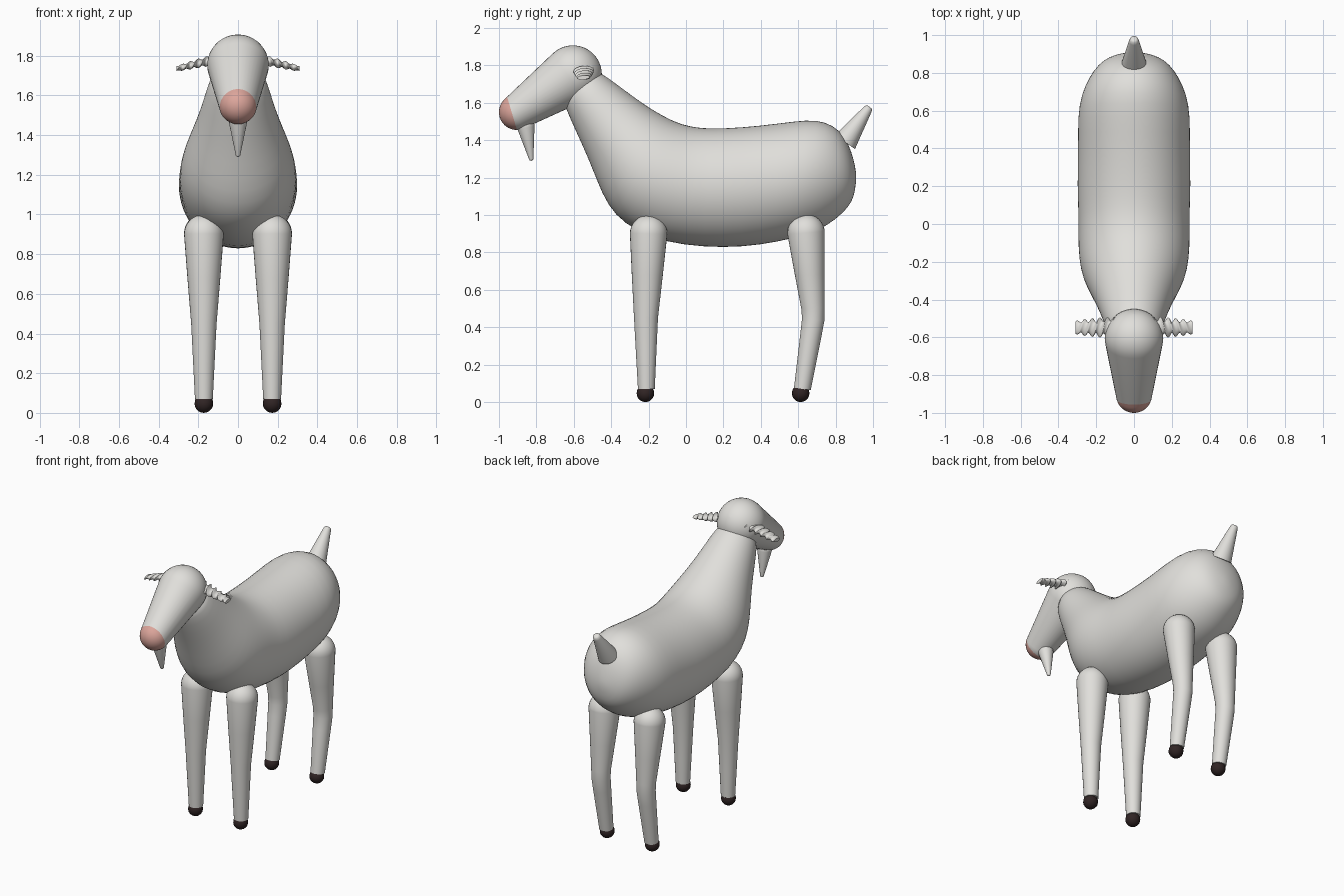
import bpy, bmesh, math
from mathutils import Vector as V

if "Cube" in bpy.data.objects:
    bpy.data.objects.remove(bpy.data.objects["Cube"])


def material(name, rgb):
    m = bpy.data.materials.new(name)
    m.diffuse_color = (*rgb, 1)
    m.use_nodes = True
    m.node_tree.nodes["Principled BSDF"].inputs["Base Color"].default_value = m.diffuse_color
    return m


COAT = material("pale grey coat", (0.75, 0.74, 0.71))
PINK = material("pink nose", (0.72, 0.38, 0.33))
DARK = material("dark hoof", (0.03, 0.018, 0.018))


def finish(bm, name, mats):
    bmesh.ops.remove_doubles(bm, verts=bm.verts, dist=0.0005)
    bmesh.ops.recalc_face_normals(bm, faces=bm.faces)
    for f in bm.faces:
        f.smooth = True
    me = bpy.data.meshes.new(name)
    bm.to_mesh(me)
    bm.free()
    for m in mats:
        me.materials.append(m)
    me.set_sharp_from_angle(angle=math.radians(50))
    ob = bpy.data.objects.new(name, me)
    bpy.context.collection.objects.link(ob)
    return ob


def loft(rings, segs=32):
    """Skin elliptical rings, each given as (centre, half axis u, half axis v)."""
    bm = bmesh.new()
    loops = []
    for c, u, v in rings:
        angles = [2 * math.pi * i / segs for i in range(segs)]
        loops.append([bm.verts.new(c + u * math.cos(a) + v * math.sin(a)) for a in angles])
    for a, b in zip(loops, loops[1:]):
        for i in range(segs):
            j = (i + 1) % segs
            bm.faces.new((a[i], a[j], b[j], b[i]))
    bm.faces.new(loops[0])
    bm.faces.new(loops[-1])
    return bm


def round_rings(points):
    """Rings for a limb in the y-z direction, from (x, y, z, radius) points."""
    pts = [(V(p[:3]), p[3]) for p in points]
    out = []
    for i, (c, r) in enumerate(pts):
        t = pts[min(i + 1, len(pts) - 1)][0] - pts[max(i - 1, 0)][0]
        out.append((c, V((r, 0, 0)), t.normalized().cross(V((1, 0, 0))) * r))
    return out


def taper(p, q, r1, r2, steps=10):
    """Rings for two balls joined by a tangent cone."""
    p, q = V(p), V(q)
    d = (q - p).normalized()
    side = d.cross(V((1, 0, 0)))
    edge = math.acos((r1 - r2) / (q - p).length)
    out = []
    for c, r, a0, a1 in ((p, r1, math.pi - 0.01, edge), (q, r2, edge, 0.01)):
        for i in range(steps + 1):
            a = a0 + (a1 - a0) * i / steps
            s = r * math.sin(a)
            out.append((c + d * r * math.cos(a), V((s, 0, 0)), side * s))
    return out


# Body and neck: top y, top z, bottom y, bottom z, half width
stations = [
    (.910, 1.215, .910, 1.185, .015), (.905, 1.26, .905, 1.14, .06),
    (.885, 1.34, .89, 1.07, .13), (.85, 1.42, .84, 1.01, .19),
    (.79, 1.48, .76, .945, .24), (.70, 1.512, .67, .902, .28),
    (.58, 1.503, .57, .873, .299), (.40, 1.478, .40, .838, .297),
    (.20, 1.463, .20, .822, .302), (.09, 1.465, -.02, .838, .294),
    (.02, 1.475, -.18, .875, .297), (-.05, 1.495, -.33, .95, .292),
    (-.12, 1.53, -.42, 1.05, .272), (-.19, 1.57, -.475, 1.18, .24),
    (-.27, 1.625, -.53, 1.32, .203), (-.36, 1.692, -.59, 1.45, .172),
    (-.455, 1.762, -.648, 1.58, .143), (-.485, 1.765, -.65, 1.61, .12),
    (-.54, 1.76, -.64, 1.67, .07)]
rings = []
for ty, tz, by, bz, w in stations:
    top, bot = V((0, ty, tz)), V((0, by, bz))
    rings.append(((top + bot) / 2, V((w, 0, 0)), (top - bot) / 2))
body = finish(loft(rings), "body_and_neck", [COAT])
sub = body.modifiers.new("smooth", "SUBSURF")
sub.levels = sub.render_levels = 1

# Head, cut across the muzzle so the nose tip is pink
bm = loft(taper((0, -.605, 1.752), (0, -.905, 1.55), .155, .095, 12), 40)
cut, normal = V((0, -.933, 1.553)), V((0, -.959, -.284))
bmesh.ops.bisect_plane(bm, geom=bm.verts[:] + bm.edges[:] + bm.faces[:],
                       plane_co=cut, plane_no=normal, dist=0.0001)
for f in bm.faces:
    f.material_index = int((f.calc_center_median() - cut).dot(normal) > 0)
finish(bm, "head", [COAT, PINK])

# Beard and tail
finish(loft(taper((0, -.857, 1.475), (0, -.828, 1.302), .047, .012)), "beard", [COAT])
finish(loft(round_rings([(0, .85, 1.39, .065), (0, .968, 1.560, .026), (0, .978, 1.574, .021),
                         (0, .981, 1.578, .012)])), "tail", [COAT])

for side, label in ((-1, "right"), (1, "left")):
    # Twisted flat horn pointing sideways
    rings = []
    n = 64
    for i in range(n + 1):
        t = i / n
        x = .10 + .21 * t
        a = t * 2.6 * 2 * math.pi
        big, small = .057 - .022 * t * t, .034 - .008 * t
        flat = .5 - .08 * t
        c = V((side * x, -.548, 1.785 - .05 * t))
        u = V((0, math.cos(a) * big, math.sin(a) * big * flat))
        v = V((0, -math.sin(a) * small, math.cos(a) * small * flat))
        rings.append((c, u, v))
    finish(loft(rings, 20), "horn_" + label, [COAT])

    # Legs: y, z, radius down the limb
    for place, limb, hoof_y in (
            ("front", [(-.2, .9, .1), (-.207, .68, .083), (-.214, .45, .064),
                       (-.213, .25, .054), (-.212, .07, .045)], -.217),
            ("back", [(.642, .905, .1), (.662, .68, .079), (.679, .5, .062),
                      (.68, .44, .06), (.668, .36, .057), (.622, .07, .045)], .613)):
        x = side * .172
        y, z, r = limb[0]
        dome = [(x, y, z + r * math.cos(a), max(r * math.sin(a), .001))
                for a in [math.pi / 2 * k / 8 for k in range(8)]]
        shaft = [(x, *p) for p in limb]
        finish(loft(round_rings(dome + shaft)), f"{place}_leg_{label}", [COAT])
        # Round hoof
        bm = bmesh.new()
        bmesh.ops.create_uvsphere(bm, u_segments=16, v_segments=10, radius=.047)
        bmesh.ops.translate(bm, verts=bm.verts, vec=(x, hoof_y, .047))
        finish(bm, f"{place}_hoof_{label}", [DARK])
